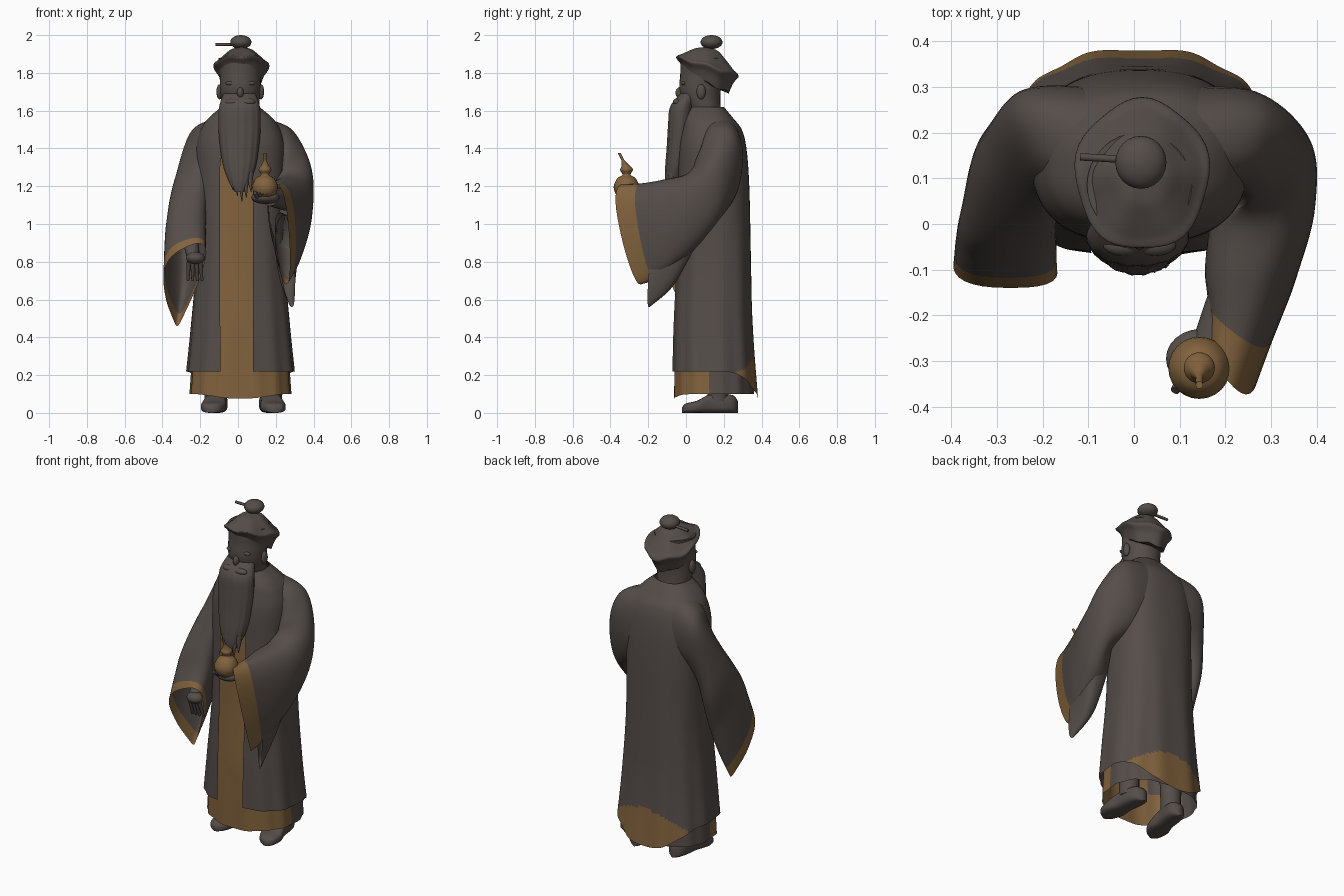
import bpy, bmesh, math
from mathutils import Vector, Matrix

if "Cube" in bpy.data.objects:
    bpy.data.objects.remove(bpy.data.objects["Cube"])


def material(name, rgb):
    m = bpy.data.materials.new(name)
    m.diffuse_color = (*rgb, 1)
    m.use_nodes = True
    m.node_tree.nodes["Principled BSDF"].inputs["Base Color"].default_value = m.diffuse_color
    return m


MATS = [material("dark_cloth", (0.09, 0.074, 0.067)), material("brown_trim", (0.22, 0.122, 0.046))]
DARK, BROWN = 0, 1


def finish(name, bm, rule):
    """Turn a bmesh into a smooth object, coloured by a number or a rule on face centres."""
    bmesh.ops.recalc_face_normals(bm, faces=bm.faces[:])
    for f in bm.faces:
        f.smooth = True
        if rule is not None:
            f.material_index = int(rule(f.calc_center_median())) if callable(rule) else rule
    me = bpy.data.meshes.new(name)
    bm.to_mesh(me)
    bm.free()
    for m in MATS:
        me.materials.append(m)
    ob = bpy.data.objects.new(name, me)
    bpy.context.collection.objects.link(ob)
    me.set_sharp_from_angle(angle=math.radians(50))
    return ob


def grid(name, nu, nv, func, rule=DARK, closed=True, caps=False, band=None):
    """Surface from func(u, v); band = v past which the faces are brown."""
    bm = bmesh.new()
    cols = nu if closed else nu + 1
    rows = [[bm.verts.new(func(i / nu, j / nv)) for i in range(cols)] for j in range(nv + 1)]
    for j in range(nv):
        for i in range(nu):
            k = (i + 1) % cols
            f = bm.faces.new((rows[j][i], rows[j][k], rows[j + 1][k], rows[j + 1][i]))
            f.material_index = BROWN if band and j / nv >= band else DARK
    if caps:
        bm.faces.new(rows[0])
        bm.faces.new(rows[-1])
    return finish(name, bm, None if band else rule)


def spline(keys, t):
    """Catmull-Rom through a list of tuples, t in 0..1."""
    s = min(max(t, 0), 1) * (len(keys) - 1)
    i = min(int(s), len(keys) - 2)
    f = s - i
    p = [keys[min(max(i + d, 0), len(keys) - 1)] for d in (-1, 0, 1, 2)]
    return [0.5 * (2 * b + (c - a) * f + (2 * a - 5 * b + 4 * c - d) * f * f
                   + (3 * b - a - 3 * c + d) * f ** 3) for a, b, c, d in zip(*p)]


def spow(v, p):
    return math.copysign(abs(v) ** p, v)


def ball(name, c, r, rule=DARK):
    bm = bmesh.new()
    bmesh.ops.create_uvsphere(bm, u_segments=24, v_segments=14, radius=1,
                              matrix=Matrix.Translation(c) @ Matrix.Diagonal((*r, 1)))
    return finish(name, bm, rule)


def rod(name, p, q, r1, r2, rule=DARK):
    p, q = Vector(p), Vector(q)
    bm = bmesh.new()
    m = Matrix.Translation((p + q) / 2) @ (q - p).to_track_quat('Z', 'Y').to_matrix().to_4x4()
    bmesh.ops.create_cone(bm, cap_ends=True, segments=12, radius1=r1, radius2=r2,
                          depth=(q - p).length, matrix=m)
    return finish(name, bm, rule)


CX = 0.013

# Robes: rings of (z, centre y, half width, half depth)
BODY = [(1.62, .11, .10, .09), (1.56, .12, .17, .13), (1.5, .135, .21, .16), (1.4, .14, .235, .18),
        (1.2, .145, .235, .19), (.8, .145, .235, .2), (.45, .142, .262, .212), (.22, .147, .285, .222)]


def coat(u, v):
    z, cy, rx, ry = spline(BODY, v)
    shut = 1 - .35 * max(0, (z - 1.3) / .3)
    d1, d2 = (math.asin(min(.5, g * shut / rx) ** 1.25) for g in (.067, .108))
    a = -math.pi / 2 + d1 + u * (2 * math.pi - d1 - d2)
    low = min(max((1.1 - z) / .9, 0), 1)
    k = 1 + .016 * low * math.sin(11 * a)
    back = max(0, math.sin(a)) ** 3
    w = min(max((.55 - z) / .33, 0), 1)
    return (CX + k * rx * spow(math.cos(a), .8), cy + k * ry * spow(math.sin(a), .8) + .014 * back * w,
            z - .14 * back * w)


grid("outer_coat", 160, 140, coat, lambda c: c.y > .25 and c.z < .3 - 1.5 * (c.x - .03) ** 2, closed=False)


def inner(u, v):
    z, cy, rx, ry = spline(BODY, v)
    a = u * 2 * math.pi
    z = z if z > .5 else .5 - (.5 - z) * 1.43
    front = max(0, -math.sin(a)) ** 6 * max(0, .5 - z) * .06
    k = .94 + .012 * math.sin(13 * a) * (z < .4)
    return (CX + k * rx * spow(math.cos(a), .8), cy + (k + .01) * ry * spow(math.sin(a), .8), z - front)


grid("inner_robe", 96, 64, inner,
     lambda c: c.y < .12 and (c.z < .27 or (abs(c.x) < .13 and c.y < .05 and c.z < 1.42)))


# Sleeves: sections of centre, half height vector, half width vector
def sleeve(name, secs, band=None, drop=.3):
    def f(u, v):
        s = spline(secs, v)
        t = u * 2 * math.pi
        c, a, b = Vector(s[:3]), Vector(s[3:6]), Vector(s[6:])
        return c + a * spow(math.cos(t), .9) + b * spow(math.sin(t), .8) * (1 + drop * v * math.cos(t))
    return grid(name, 40, 60, f, band=band)


sleeve("left_sleeve", [
    (.10, .17, 1.38, 0, 0, .19, 0, .13, 0),
    (.23, .18, 1.30, .04, 0, .21, .03, .11, 0),
    (.30, .12, 1.19, .02, -.02, .19, .08, .07, 0),
    (.285, .03, 1.07, 0, -.02, .20, .11, .01, 0),
    (.26, -.10, 1.0, -.02, -.02, .235, .095, -.02, 0),
    (.24, -.20, .96, -.025, -.035, .255, .065, -.05, 0),
    (.225, -.285, .945, -.03, -.045, .265, .045, -.06, 0)], band=.83)
sleeve("left_sleeve_lining", [
    (.27, .05, 1.0, 0, 0, .12, .06, 0, 0),
    (.26, -.07, .86, 0, 0, .19, .06, 0, 0),
    (.255, -.16, .81, -.03, .035, .25, .04, -.03, 0)])
sleeve("right_sleeve", [
    (-.08, .17, 1.38, 0, 0, .19, 0, .13, 0),
    (-.20, .18, 1.32, -.03, 0, .18, -.04, .11, 0),
    (-.255, .13, 1.13, 0, -.07, .15, -.085, .05, 0),
    (-.275, .05, .93, 0, -.09, .16, -.095, .01, 0),
    (-.285, 0, .79, .01, -.09, .18, -.095, 0, -.015),
    (-.295, -.055, .67, .025, -.085, .21, -.092, 0, -.04)], band=.9, drop=.75)

# Hands and forearms
rod("left_forearm", (.25, -.08, 1.13), (.17, -.27, 1.14), .06, .045)
ball("left_hand", (.145, -.295, 1.14), (.075, .065, .034))
for i in range(4):
    rod("left_finger", (.11 + .022 * i, -.33, 1.135), (.09 + .02 * i, -.365, 1.165), .014, .01)
rod("right_forearm", (-.26, .05, .95), (-.235, -.08, .82), .045, .035)
ball("right_hand", (-.225, -.09, .82), (.05, .045, .032))
for i in range(4):
    rod("right_finger", (-.26 + .02 * i, -.09, .80), (-.265 + .025 * i, -.06, .7), .013, .007)

# Gourd bottle with a leaning stem
GOURD = [(.005, 1.135), (.05, 1.15), (.068, 1.195), (.05, 1.24), (.022, 1.26), (.034, 1.287),
         (.02, 1.312), (.009, 1.335), (.008, 1.355), (.008, 1.375)]


def gourd(u, v):
    r, z = spline(GOURD, v)
    lean = max(0, z - 1.3) * .5
    return (.143 + r * math.cos(u * 2 * math.pi), -.315 + r * math.sin(u * 2 * math.pi) - lean, z)


grid("gourd_bottle", 24, 36, gourd, BROWN, caps=True)

# Head, nose, brow and ears
HEAD = [(1.5, .12, .09, .09), (1.6, .1, .098, .085), (1.7, .075, .106, .108),
        (1.8, .085, .11, .115), (1.88, .085, .115, .115)]


def ring(keys, u, v, cx=.012):
    z, cy, rx, ry = spline(keys, v)
    a = u * 2 * math.pi
    return (cx + rx * math.cos(a), cy + ry * math.sin(a), z)


grid("head", 32, 20, lambda u, v: ring(HEAD, u, v), caps=True)
ball("nose", (.012, -.03, 1.695), (.018, .026, .03))
for s in (-1, 1):
    ball("brow", (.012 + s * .045, -.012, 1.745), (.035, .014, .012))
    ball("moustache", (.012 + s * .035, -.045, 1.645), (.045, .025, .02))
    ball("ear", (.012 + s * .11, .08, 1.7), (.016, .024, .04))

# Long beard with ragged tips
BEARD = [(1.69, .02, .085, .05), (1.62, -.02, .108, .065), (1.52, -.03, .112, .065), (1.4, -.04, .102, .062),
         (1.3, -.055, .085, .055), (1.22, -.07, .055, .042), (1.17, -.085, .025, .02)]


def beard(u, v):
    x, y, z = ring(BEARD, u, v, .008)
    return (x, y + .002 * math.sin(30 * math.pi * u) * math.sin(math.pi * v), z)


grid("beard", 60, 30, beard, caps=True)
for i, tip in enumerate((1.18, 1.15, 1.12, 1.14, 1.17)):
    x = -.035 + .024 * i
    rod("beard_tip", (x, -.075, 1.27), (x + .008, -.095 - .01 * (i % 2), tip), .022, .002)

# Hat: flared underside, wavy brim, then a low cone. Keys: (brim scale, rise)
HAT = [(.70, -1.0), (.84, -.4), (1, 0), (.85, .22), (.62, .55), (.36, .87), (.03, 1)]


def hat(u, v):
    k, rise = spline(HAT, v)
    a = u * 2 * math.pi
    brim = 1.838 - .05 * math.sin(a) + .007 * math.cos(6 * a)
    rim = 1 + .03 * math.sin(5 * a) * k
    top = (1.937 - brim) * rise if rise > 0 else .09 * rise
    return (.018 + .147 * k * rim * math.cos(a), .108 + .165 * k * rim * math.sin(a), brim + top)


grid("hat", 48, 36, hat, caps=True)
ball("topknot", (.015, .135, 1.963), (.056, .058, .037))
rod("hair_pin", (-.118, .147, 1.95), (0, .14, 1.952), .008, .008)

# Shoes and legs: rings of (y, half width, height)
SHOE = [(-.02, .015, .03), (0, .048, .05), (.06, .066, .065), (.13, .055, .1),
        (.21, .055, .1), (.255, .042, .09), (.275, .01, .06)]
for side, cx in (("right", -.122), ("left", .178)):
    s = -1 if cx < 0 else 1

    def shoe(u, v):
        y, w, h = spline(SHOE, v)
        t = u * 2 * math.pi
        return (cx + s * (.12 - y) * .13 + w * spow(math.cos(t), .7), y, h * (.5 + .5 * spow(math.sin(t), .6)))

    grid(side + "_shoe", 24, 24, shoe, caps=True)
    rod(side + "_leg", (cx, .17, .06), (cx, .17, .5), .055, .07)
